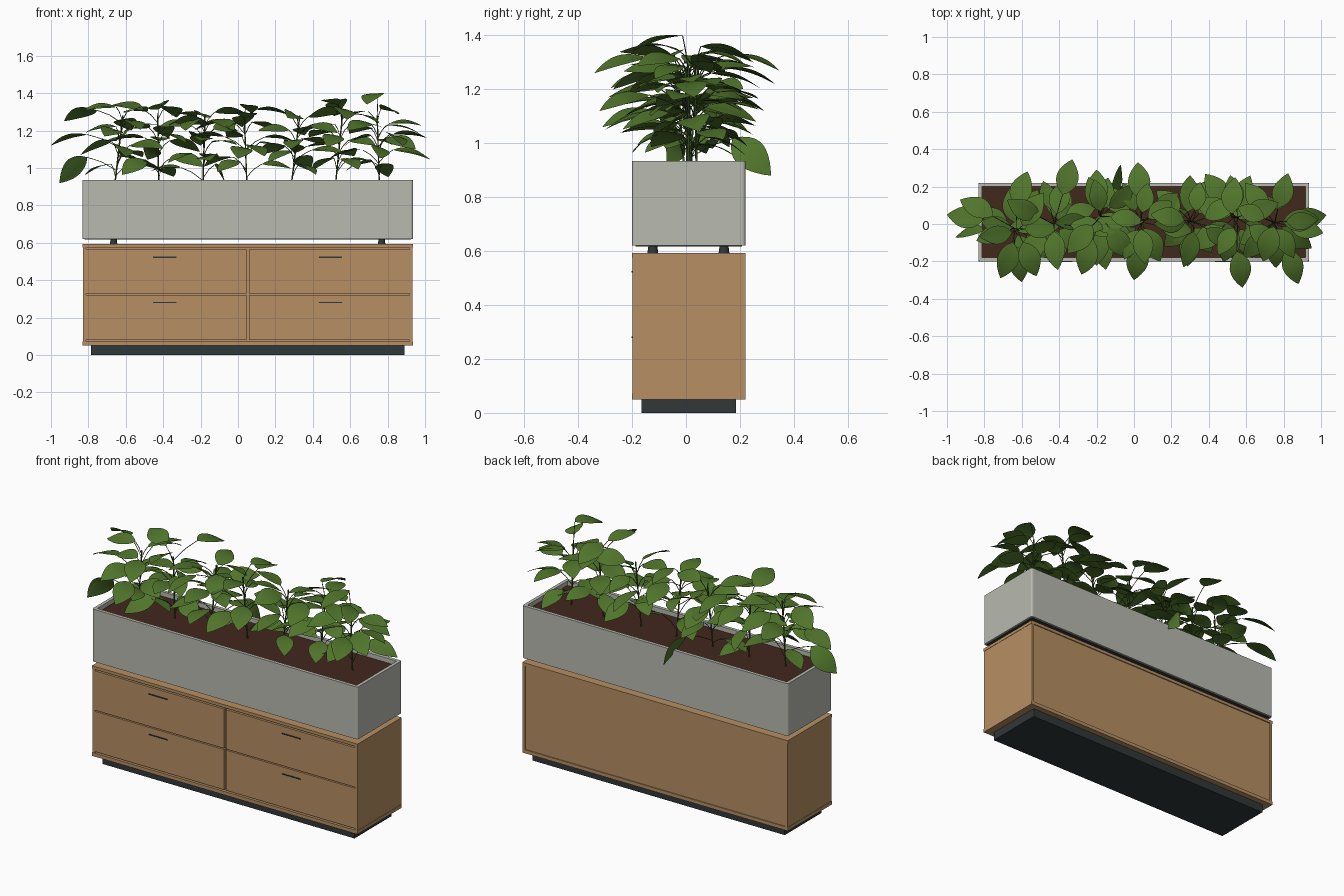
import bpy
import bmesh
import math
import random
from mathutils import Matrix, Vector

random.seed(8)
if "Cube" in bpy.data.objects:
    bpy.data.objects.remove(bpy.data.objects["Cube"], do_unlink=True)


def material(name, *rgb):
    m = bpy.data.materials.new(name)
    m.use_nodes = True
    m.diffuse_color = (*rgb, 1)
    m.node_tree.nodes["Principled BSDF"].inputs["Base Color"].default_value = (*rgb, 1)
    return m


WOOD = material("warm wood", 0.47, 0.275, 0.125)
STONE = material("grey planter", 0.48, 0.49, 0.435)
DARK = material("dark metal", 0.031, 0.038, 0.039)
SOIL = material("brown soil", 0.054, 0.021, 0.012)
LEAF = material("leaf green", 0.08, 0.175, 0.024)
STEM = material("stem green", 0.05, 0.095, 0.02)


def finish(bm, name, mat):
    mesh = bpy.data.meshes.new(name)
    bm.to_mesh(mesh)
    bm.free()
    mesh.materials.append(mat)
    ob = bpy.data.objects.new(name, mesh)
    bpy.context.collection.objects.link(ob)
    return ob


def box(name, mat, x0, x1, y0, y1, z0, z1):
    bm = bmesh.new()
    bmesh.ops.create_cube(bm, size=1)
    for v in bm.verts:
        v.co = ((x0, x1)[v.co.x > 0], (y0, y1)[v.co.y > 0], (z0, z1)[v.co.z > 0])
    return finish(bm, name, mat)


# Cabinet shell on its recessed plinth
L, R, F, B = -0.832, 0.936, -0.2, 0.22
MID = (L + R) / 2
box("plinth", DARK, -0.787, 0.891, -0.165, 0.185, 0, 0.052)
box("cabinet_bottom", WOOD, L, R, F, B, 0.05, 0.071)
box("cabinet_top", WOOD, L, R, F, B, 0.575, 0.593)
for name, x0, x1 in (("cabinet_side_right", L + 0.002, L + 0.018),
                     ("cabinet_side_left", R - 0.018, R - 0.002)):
    box(name, WOOD, x0, x1, F + 0.001, B, 0.071, 0.575)
box("cabinet_back", WOOD, L + 0.018, R - 0.018, B - 0.03, B - 0.006, 0.071, 0.575)
box("cabinet_core", WOOD, L + 0.018, R - 0.018, F + 0.022, B - 0.03, 0.071, 0.575)

# Four drawers, each with a slim pull
for x0, x1, c in ((L + 0.018, MID - 0.006, -0.392), (MID + 0.006, R - 0.018, 0.494)):
    for z0, z1, h in ((0.08, 0.322, 0.28), (0.329, 0.566, 0.523)):
        box("drawer_front", WOOD, x0, x1, F + 0.001, F + 0.022, z0, z1)
        box("drawer_pull", DARK, c - 0.062, c + 0.062, F - 0.003, F + 0.004, h - 0.003, h + 0.003)

# Tapered feet under the planter
for x in (-0.665, 0.768):
    for y in (-0.123, 0.141):
        bpy.ops.mesh.primitive_cone_add(vertices=20, radius1=0.02, radius2=0.016,
                                        depth=0.03, location=(x, y, 0.608))
        foot = bpy.context.object
        foot.name = "planter_foot"
        foot.data.materials.append(DARK)
        bpy.ops.object.shade_smooth_by_angle()

# Planter: rounded upright corners, flat rim, upright inner walls
planter = box("planter_box", STONE, L, R, F, B, 0.62, 0.935)
bm = bmesh.new()
bm.from_mesh(planter.data)
upright = [e for e in bm.edges if abs(e.verts[0].co.z - e.verts[1].co.z) > 0.1]
bmesh.ops.bevel(bm, geom=upright, offset=0.012, segments=4, profile=0.5, affect='EDGES')
rim = max(bm.faces, key=lambda f: f.calc_center_median().z)
bmesh.ops.inset_region(bm, faces=[rim], thickness=0.02)
bmesh.ops.inset_region(bm, faces=[rim], thickness=0.0005)
for v in rim.verts:
    v.co.z = 0.8
bm.to_mesh(planter.data)
bm.free()
box("soil", SOIL, L + 0.02, R - 0.02, F + 0.02, B - 0.02, 0.79, 0.908)
box("planter_base", DARK, L + 0.012, R - 0.012, F + 0.012, B - 0.012, 0.617, 0.621)


def add_leaf(bm, base, aim, length, roll):
    """Gently arched oval blade with a point, rolled about its midrib."""
    f = aim.normalized()
    s = f.cross(Vector((0, 0, 1))).normalized()
    s = Matrix.Rotation(roll, 3, f) @ s
    u = s.cross(f)
    rows, cols = 10, (-1, -0.5, 0, 0.5, 1)
    grid = []
    for i in range(rows + 1):
        t = i / rows
        half = 0.002 * length
        if i < rows:
            half += 0.29 * length * math.sin(math.pi * t ** 0.85) ** 0.9
        mid = base + f * length * t + u * length * 0.08 * math.sin(math.pi * t)
        grid.append([bm.verts.new(mid + s * half * c + u * half * (0.25 * abs(c) - 0.2 * c * c))
                     for c in cols])
    for a, b in zip(grid, grid[1:]):
        for j in range(len(cols) - 1):
            bm.faces.new((a[j], a[j + 1], b[j + 1], b[j])).smooth = True


def add_stalk(curve, points, radius):
    sp = curve.splines.new('POLY')
    sp.points.add(len(points) - 1)
    for p, co in zip(sp.points, points):
        p.co = (*co, 1)
        p.radius = radius


# Tips of the leaves that reach furthest out
far_tips = [Vector(t) for t in (
    (-1, 0.05, 1.12), (-0.955, -0.07, 0.92), (-0.6, -0.31, 1.06), (-0.07, 0.315, 0.88),
    (-0.33, 0.345, 1.27), (0, -0.3, 1.05), (0.58, -0.34, 1.26), (0.69, -0.2, 1.34),
    (0.99, 0.03, 1.17), (0.88, -0.32, 1.12), (-0.57, 0.28, 1.2), (0.54, 0.25, 1.3),
    (-0.93, 0.13, 1.25), (0.95, -0.13, 1.1), (0.3, 0.26, 1.08), (-0.28, -0.27, 1.2),
    (0.02, 0.33, 1.22), (-0.2, 0.29, 1.12))]

# Seven leafy plants in a row
COUNT, LEAVES = 7, 13
for n in range(COUNT):
    root = Vector((-0.66 + 0.236 * n, random.uniform(-0.02, 0.04), 0.9))
    lean = Vector((random.uniform(-0.05, 0.05), random.uniform(-0.04, 0.04), 0.4))

    def on_stem(z):
        return root + lean * ((z - root.z) / lean.z)

    curve = bpy.data.curves.new("plant_stems", 'CURVE')
    curve.dimensions = '3D'
    curve.bevel_depth = 0.004
    curve.bevel_resolution = 1
    curve.materials.append(STEM)
    stems = bpy.data.objects.new("plant_stems", curve)
    bpy.context.collection.objects.link(stems)
    add_stalk(curve, [root, on_stem(1.1), on_stem(1.28)], 1)

    # Leaves as base, direction, length and roll
    blades = []
    for tip in far_tips:
        if min(COUNT - 1, max(0, round((tip.x + 0.66) / 0.236))) == n:
            out = tip - root
            out.z = 0
            low = tip.z < 0.95
            aim = (out.normalized() + Vector((0, 0, -0.9 if low else -0.3))).normalized()
            roll = 1.1 if low else random.uniform(-0.4, 0.4)
            blades.append((tip - aim * 0.205, aim, 0.205, roll))
    for k in range(LEAVES):
        t = k / (LEAVES - 1)
        yaw = 2.4 * k + n * 1.3 + random.uniform(-0.4, 0.4)
        out = Vector((math.cos(yaw), math.sin(yaw), 0))
        z = 1.02 + 0.29 * t + random.uniform(-0.03, 0.03)
        length = random.uniform(0.16, 0.21)
        # Long stalks along the row, shorter ones across it
        reach = random.uniform(0.04, 0.14) * (1 - 0.25 * t) * (1 - 0.35 * abs(out.y))
        aim = out + Vector((0, 0, random.uniform(-0.5, -0.05) + 0.2 * t))
        blades.append((on_stem(z) + out * reach, aim, length, random.uniform(-0.5, 0.5)))

    bm = bmesh.new()
    for base, aim, length, roll in blades:
        add_leaf(bm, base, aim, length, roll)
        start = on_stem(max(0.93, min(base.z - 0.07, 1.27)))
        bend = (start + base) / 2 + Vector((0, 0, 0.01))
        add_stalk(curve, [start, bend, base], 0.5)
    finish(bm, "plant_leaves", LEAF)
